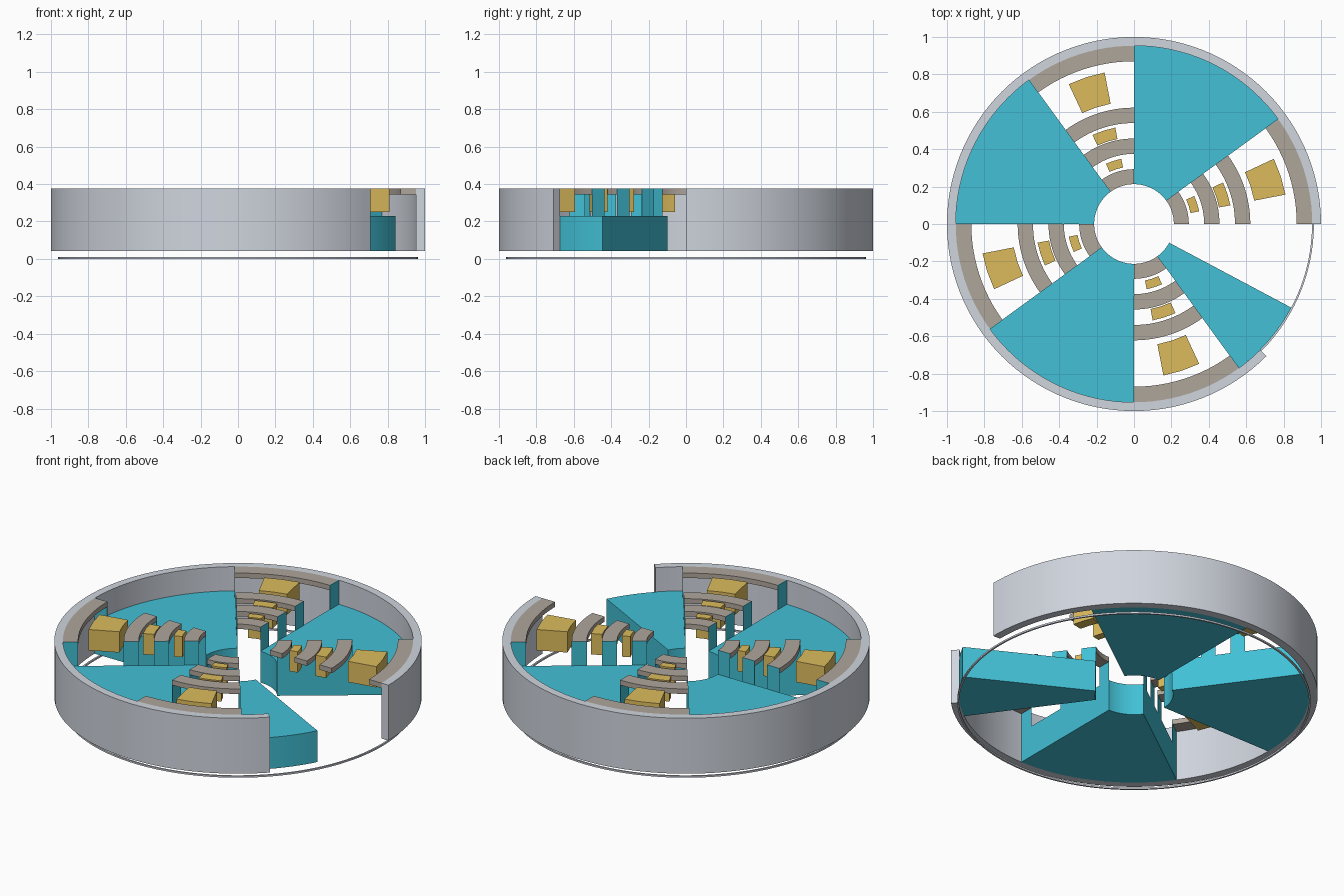
import bpy, bmesh
from math import sin, cos, radians, ceil

if "Cube" in bpy.data.objects:
    bpy.data.objects.remove(bpy.data.objects["Cube"], do_unlink=True)


def material(name, rgb):
    m = bpy.data.materials.new(name)
    m.use_nodes = True
    m.diffuse_color = (*rgb, 1)
    m.node_tree.nodes["Principled BSDF"].inputs["Base Color"].default_value = (*rgb, 1)
    return m


GREY = material("pale grey", (0.63, 0.665, 0.73))
TEAL = material("teal", (0.054, 0.53, 0.67))
TAUPE = material("taupe", (0.43, 0.38, 0.33))
GOLD = material("gold", (0.72, 0.50, 0.11))


def arc_block(name, mat, r0, r1, a0, a1, z0, z1, step=3.0):
    """Solid swept around z between two radii, two angles (degrees) and two heights."""
    closed = a1 - a0 >= 360
    n = max(1, ceil((a1 - a0) / step))
    bm = bmesh.new()
    sections = []
    for i in range(n if closed else n + 1):
        a = radians(a0 + (a1 - a0) * i / n)
        sections.append([bm.verts.new((r * cos(a), r * sin(a), z))
                         for r, z in ((r0, z0), (r1, z0), (r1, z1), (r0, z1))])
    for i in range(n):
        p, q = sections[i], sections[(i + 1) % len(sections)]
        for k in range(4):
            j = (k + 1) % 4
            bm.faces.new((p[k], p[j], q[j], q[k]))
    if not closed:
        bm.faces.new(sections[0])
        bm.faces.new(sections[-1])
    bmesh.ops.recalc_face_normals(bm, faces=bm.faces)
    mesh = bpy.data.meshes.new(name)
    bm.to_mesh(mesh)
    bm.free()
    mesh.materials.append(mat)
    ob = bpy.data.objects.new(name, mesh)
    bpy.context.collection.objects.link(ob)
    bpy.ops.object.select_all(action='DESELECT')
    ob.select_set(True)
    bpy.context.view_layer.objects.active = ob
    bpy.ops.object.shade_smooth_by_angle(angle=radians(30))
    return ob


HUB, RIM = 0.213, 0.953
FLOOR, DECK, TOP = 0.042, 0.23, 0.375

# Outer wall with an open eighth, and the thin hoop beneath it
arc_block("outer_wall", GREY, RIM, 1.0, 0, 315, FLOOR, TOP)
arc_block("base_hoop", GREY, 0.952, 0.962, 0, 360, 0, 0.01)

# Four deep wedges; the last one is cut short by the opening
for i, (start, end) in enumerate(((36, 90), (126, 180), (216, 270), (306, 332))):
    arc_block(f"wedge_{i + 1}", TEAL, HUB, RIM, start, end, FLOOR, DECK)

bands = ((HUB, 0.293), (0.375, 0.457), (0.54, 0.622), (0.87, RIM))
blocks = ((0.308, 0.355), (0.463, 0.525), (0.655, 0.825))

# Open bays between the wedges
for bay in range(4):
    a = 90 * bay
    # Curved bridges held up by thin plates standing on the wedge edges
    for k, (r0, r1) in enumerate(bands):
        arc_block(f"bridge_{bay + 1}_{k + 1}", TAUPE, r0, r1, a, a + 36, 0.345, TOP)
        arc_block(f"end_plate_{bay + 1}_{k + 1}", TEAL, r0, r1, a + 36, a + 36.2, DECK, TOP)
        if bay > 0:
            arc_block(f"start_plate_{bay + 1}_{k + 1}", TEAL, r0, r1, a - 0.2, a, DECK, TOP)
    # Blocks between the bridges
    for k, (r0, r1) in enumerate(blocks):
        arc_block(f"block_{bay + 1}_{k + 1}", GOLD, r0, r1, a + 11, a + 25, 0.25, TOP, 7)
